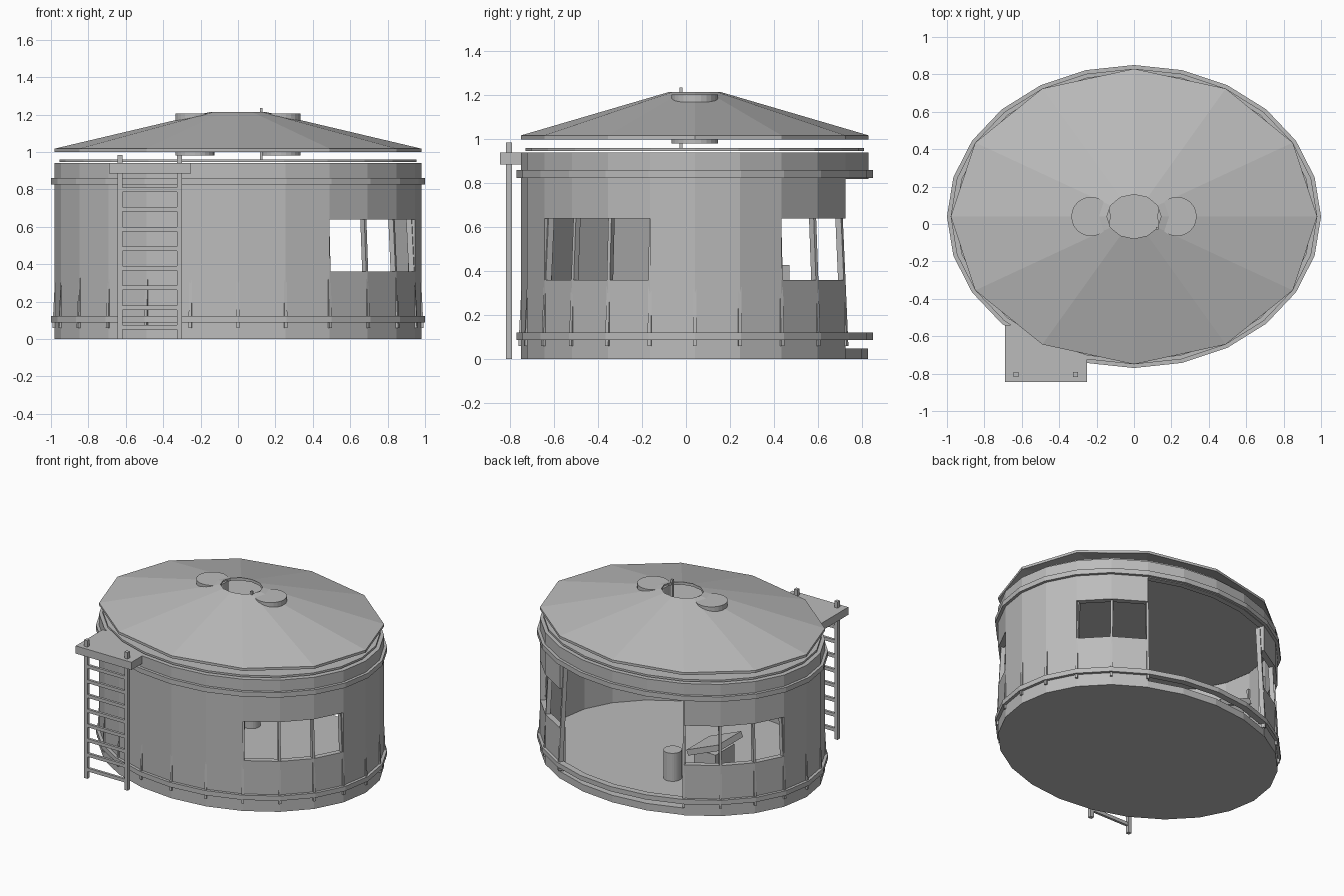
import bpy, bmesh, math
from mathutils import Matrix

if "Cube" in bpy.data.objects:
    bpy.data.objects.remove(bpy.data.objects["Cube"])

CY = 0.04            # centre of the round house in y
RX, RY = 0.98, 0.79  # outer wall radii
N = 24

grey = bpy.data.materials.new("plain_grey")
grey.use_nodes = True
grey.diffuse_color = (0.5, 0.5, 0.5, 1)
grey.node_tree.nodes["Principled BSDF"].inputs["Base Color"].default_value = (0.5, 0.5, 0.5, 1)


def finish(name, bm):
    bmesh.ops.recalc_face_normals(bm, faces=bm.faces)
    mesh = bpy.data.meshes.new(name)
    bm.to_mesh(mesh)
    bm.free()
    mesh.materials.append(grey)
    obj = bpy.data.objects.new(name, mesh)
    bpy.context.collection.objects.link(obj)
    return obj


def point(rx, ry, angle, z):
    return (rx * math.cos(angle), CY + ry * math.sin(angle), z)


def ring(name, profile, sides=N):
    """Sweep a closed (rx, ry, z) profile round the ellipse."""
    bm = bmesh.new()
    loops = [[bm.verts.new(point(rx, ry, math.tau * i / sides, z)) for rx, ry, z in profile]
             for i in range(sides)]
    for i in range(sides):
        a, b = loops[i], loops[(i + 1) % sides]
        for j in range(len(profile)):
            k = (j + 1) % len(profile)
            bm.faces.new((a[j], b[j], b[k], a[k]))
    return finish(name, bm)


def disc(name, rx, ry, z0, z1, x=0, y=CY, sides=N):
    bm = bmesh.new()
    bmesh.ops.create_cone(bm, cap_ends=True, segments=sides, radius1=1, radius2=1, depth=1)
    bmesh.ops.scale(bm, vec=(rx, ry, z1 - z0), verts=bm.verts)
    bmesh.ops.translate(bm, vec=(x, y, (z0 + z1) / 2), verts=bm.verts)
    return finish(name, bm)


def box(name, x0, x1, y0, y1, z0, z1, tilt=0):
    bm = bmesh.new()
    bmesh.ops.create_cube(bm, size=1)
    bmesh.ops.scale(bm, vec=(x1 - x0, y1 - y0, z1 - z0), verts=bm.verts)
    bmesh.ops.rotate(bm, matrix=Matrix.Rotation(tilt, 3, 'Y'), verts=bm.verts)
    bmesh.ops.translate(bm, vec=((x0 + x1) / 2, (y0 + y1) / 2, (z0 + z1) / 2), verts=bm.verts)
    return finish(name, bm)


# Wall: cells of 15 degrees by height band, with windows and a wide back doorway left out
BANDS = [0, 0.36, 0.64, 0.82, 0.94]
DOORWAY = range(4, 8)
WINDOWS = [2, 3, 8, 9, 10, 20, 21, 22]
THICK = 0.04


def solid(k, band):
    k %= N
    if band < 0 or band > 3:
        return False
    if k in DOORWAY:
        return band == 3
    return not (k in WINDOWS and band == 1)


bm = bmesh.new()
cache = {}


def wall_vert(k, level, inner):
    key = (k % N, level, inner)
    if key not in cache:
        t = THICK if inner else 0
        cache[key] = bm.verts.new(point(RX - t, RY - t, math.tau * k / N, BANDS[level]))
    return cache[key]


for k in range(N):
    for b in range(4):
        if not solid(k, b):
            continue
        for inner in (0, 1):
            bm.faces.new([wall_vert(k, b, inner), wall_vert(k + 1, b, inner),
                          wall_vert(k + 1, b + 1, inner), wall_vert(k, b + 1, inner)])
        for side, edge in ((-1, k), (1, k + 1)):
            if not solid(k + side, b):
                bm.faces.new([wall_vert(edge, b, 0), wall_vert(edge, b + 1, 0),
                              wall_vert(edge, b + 1, 1), wall_vert(edge, b, 1)])
        for step, level in ((-1, b), (1, b + 1)):
            if not solid(k, b + step):
                bm.faces.new([wall_vert(k, level, 0), wall_vert(k + 1, level, 0),
                              wall_vert(k + 1, level, 1), wall_vert(k, level, 1)])
finish("round_wall", bm)

# Floor, ceiling and the two hoops
disc("floor", RX - 0.003, RY - 0.003, 0, 0.05)
disc("ceiling", 0.955, 0.77, 0.946, 0.96)
for name, z0, z1 in (("lower_hoop", 0.088, 0.122), ("upper_hoop", 0.825, 0.86)):
    ring(name, [(1, 0.81, z0), (1, 0.81, z1), (0.955, 0.765, z1), (0.955, 0.765, z0)])

# Leaning ribs at every wall corner outside the doorway
bm = bmesh.new()
for k in range(N):
    if 4 < k < 8:
        continue
    angle = math.tau * k / N
    tx, ty = -math.sin(angle) * 0.008, math.cos(angle) * 0.008
    levels = []
    for z, s in ((0.06, 0.012), (0.81, -0.026)):
        loop = []
        for depth, side in ((0, -1), (0, 1), (0.03, 1), (0.03, -1)):
            x, y, _ = point(RX + s - depth, RY + s - depth, angle, z)
            loop.append(bm.verts.new((x + side * tx, y + side * ty, z)))
        levels.append(loop)
    low, high = levels
    bm.faces.new(low)
    bm.faces.new(high)
    for j in range(4):
        n = (j + 1) % 4
        bm.faces.new((low[j], low[n], high[n], high[j]))
finish("wall_ribs", bm)

# Twelve-sided roof shell with an open centre
ring("roof", [(RX, RY, 1.0), (RX, RY, 1.018), (0.145, 0.118, 1.215),
              (0.145, 0.118, 1.195)], 12)
for name, x in (("right_vent", -0.23), ("left_vent", 0.23)):
    disc(name, 0.105, 0.105, 0.98, 1.205, x=x)
box("roof_post", 0.117, 0.132, -0.03, -0.015, 0.96, 1.235)

# Ladder and landing
box("landing", -0.69, -0.25, -0.845, -0.54, 0.885, 0.94)
for name, x in (("ladder_rail_right", -0.63), ("ladder_rail_left", -0.312)):
    box(name, x - 0.013, x + 0.013, -0.818, -0.792, 0, 0.985)
for i in range(8):
    z = 0.063 + 0.105 * i
    box("ladder_rung", -0.63, -0.312, -0.814, -0.796, z - 0.012, z + 0.012)

# Furniture
disc("stool", 0.06, 0.06, 0.05, 0.25, x=-0.16, y=0.38)
box("desk_base", -0.55, -0.38, 0.24, 0.45, 0.05, 0.34)
box("desk_top", -0.6, -0.33, 0.21, 0.47, 0.34, 0.38, math.radians(22))
